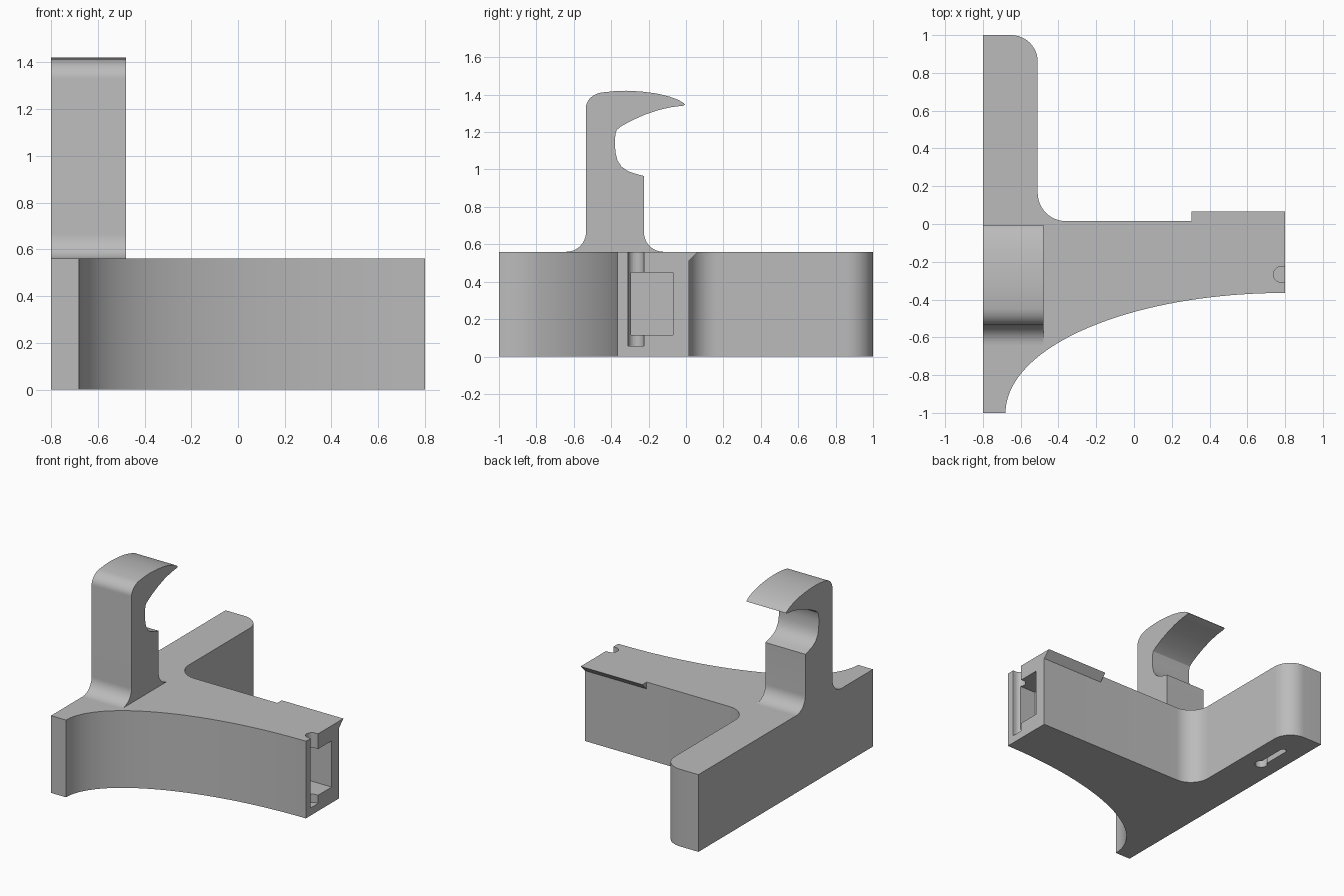
import bpy, bmesh
from math import sin, cos, pi, radians
from mathutils import Vector

cube = bpy.data.objects.get("Cube")
if cube:
    bpy.data.objects.remove(cube, do_unlink=True)

grey = bpy.data.materials.new("plain_grey")
grey.use_nodes = True
colour = (0.5, 0.5, 0.5, 1)
grey.diffuse_color = colour
grey.node_tree.nodes["Principled BSDF"].inputs["Base Color"].default_value = colour


def arc(cx, cy, rx, ry, a0, a1, n=12):
    """Points on an elliptical arc, angles in degrees."""
    angles = [radians(a0 + (a1 - a0) * i / n) for i in range(n + 1)]
    return [(cx + rx * cos(a), cy + ry * sin(a)) for a in angles]


def prism(name, profile, lo, hi, axis="z"):
    """Extrude a 2D profile: xy along z, or yz along x."""
    place = (lambda p: (p[0], p[1], lo)) if axis == "z" else (lambda p: (lo, p[0], p[1]))
    shift = Vector((0, 0, hi - lo)) if axis == "z" else Vector((hi - lo, 0, 0))
    bm = bmesh.new()
    face = bm.faces.new([bm.verts.new(place(p)) for p in profile])
    made = bmesh.ops.extrude_face_region(bm, geom=[face])["geom"]
    bmesh.ops.translate(bm, vec=shift, verts=[g for g in made if isinstance(g, bmesh.types.BMVert)])
    bmesh.ops.recalc_face_normals(bm, faces=bm.faces)
    mesh = bpy.data.meshes.new(name)
    bm.to_mesh(mesh)
    bm.free()
    obj = bpy.data.objects.new(name, mesh)
    bpy.context.collection.objects.link(obj)
    mesh.materials.append(grey)
    return obj


def rect(x0, x1, y0, y1):
    return [(x0, y0), (x1, y0), (x1, y1), (x0, y1)]


def cut(target, cutter):
    mod = target.modifiers.new(cutter.name, "BOOLEAN")
    mod.operation = "DIFFERENCE"
    mod.solver = "EXACT"
    mod.object = cutter
    cutter.hide_render = True
    cutter.hide_set(True)


def smooth(obj):
    bpy.ops.object.select_all(action="DESELECT")
    obj.select_set(True)
    bpy.context.view_layer.objects.active = obj
    bpy.ops.object.shade_smooth_by_angle(angle=radians(30))


# Base: swept front, rounded inner corner and rounded rear end
outline = [(-0.8, -1)]
outline += arc(0.8, -1, 1.48, 0.635, 180, 90, 40)
outline += [(0.8, 0.015)]
outline += arc(-0.36, 0.165, 0.15, 0.15, 270, 180)
outline += arc(-0.65, 0.86, 0.14, 0.14, 0, 90)
outline += [(-0.8, 1)]
base = prism("base", outline, 0, 0.56)

# Pocket and pin groove in the right end
cut(base, prism("pocket_cutter", rect(-0.295, -0.07, 0.115, 0.45), 0.62, 0.9, "x"))
groove = arc(0.78, -0.267, 0.042, 0.042, 90, 270, 16) + [(0.9, -0.309), (0.9, -0.225)]
cut(base, prism("groove_cutter", groove, 0.055, 0.7))

# Keyhole in the underside
cut(base, prism("keyhole_head_cutter", arc(-0.66, 0.54, 0.042, 0.042, 0, 345, 23), -0.1, 0.12))
slot = arc(-0.66, 0.77, 0.022, 0.022, 0, 180) + [(-0.682, 0.54), (-0.638, 0.54)]
cut(base, prism("keyhole_slot_cutter", slot, -0.1, 0.115))
smooth(base)

# Wedge lip along the rear top edge
prism("rear_lip", [(0.01, 0.505), (0.065, 0.56), (0.01, 0.56)], 0.305, 0.8, "x")

# Upright hook with flared foot, ledge and curved beak
hook = arc(-0.64, 0.665, 0.105, 0.105, 270, 360)
hook += arc(-0.43, 1.33, 0.105, 0.083, 180, 100, 10)
hook += [(-0.38, 1.419), (-0.32, 1.421), (-0.24, 1.417), (-0.16, 1.407), (-0.09, 1.39),
         (-0.04, 1.372), (-0.012, 1.355), (-0.006, 1.346), (-0.015, 1.341), (-0.08, 1.333),
         (-0.15, 1.317), (-0.22, 1.293), (-0.29, 1.262), (-0.345, 1.232), (-0.37, 1.212),
         (-0.377, 1.19), (-0.381, 1.15), (-0.377, 1.09), (-0.367, 1.05), (-0.345, 1.015),
         (-0.31, 0.991), (-0.27, 0.977), (-0.225, 0.965)]
hook += arc(-0.12, 0.665, 0.105, 0.105, 180, 270)
smooth(prism("hook", hook, -0.8, -0.48, "x"))
